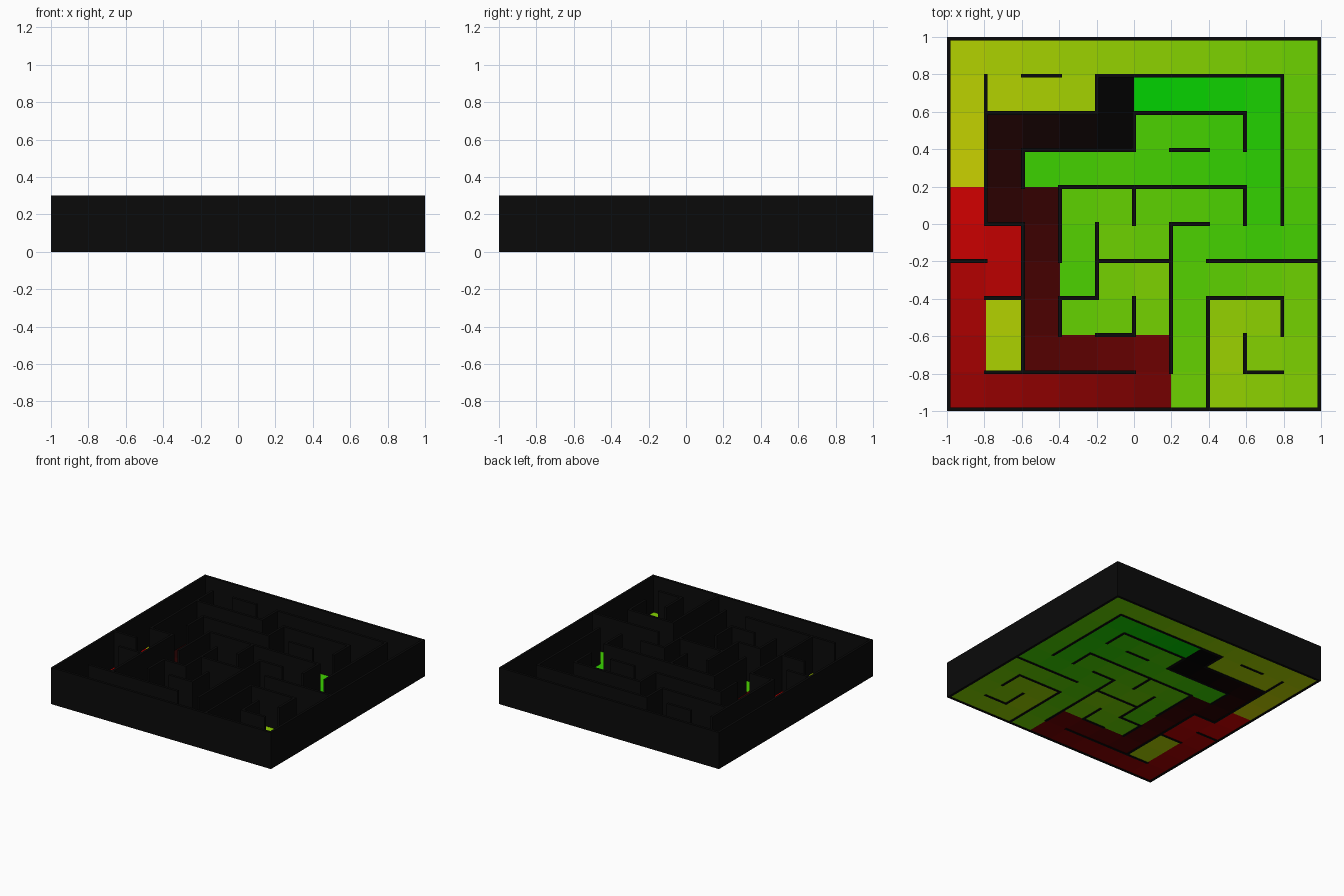
import bpy, bmesh
from collections import deque
from mathutils import Matrix, Vector

if "Cube" in bpy.data.objects:
    bpy.data.objects.remove(bpy.data.objects["Cube"])

N, T, H = 10, 0.02, 0.3          # cells per side, wall thickness, wall height
P = (2 - T) / N                  # cell pitch


def pos(i):
    return (i - N / 2) * P


# Inner walls: grid line -> runs along it
ROWS = {9: [(2, 3), (4, 9)], 8: [(1, 4), (5, 8)], 7: [(2, 5), (6, 7)], 6: [(3, 8)],
        5: [(1, 2), (6, 7)], 4: [(0, 1), (4, 6), (7, 10)],
        3: [(1, 2), (3, 4), (7, 9)], 2: [(4, 5)], 1: [(1, 5), (8, 9)],
        0: [(0, N)], N: [(0, N)]}
COLS = {1: [(5, 9)], 2: [(6, 7), (1, 5)], 3: [(4, 6), (2, 3)], 4: [(3, 5), (8, 9)],
        5: [(7, 8), (5, 6), (2, 3)], 6: [(1, 5)], 7: [(0, 3)],
        8: [(7, 8), (5, 6), (1, 2)], 9: [(5, 9), (2, 3)],
        0: [(0, N)], N: [(0, N)]}


def material(name, color):
    m = bpy.data.materials.get(name) or bpy.data.materials.new(name)
    m.diffuse_color = (*color, 1)
    m.use_nodes = True
    m.node_tree.nodes["Principled BSDF"].inputs["Base Color"].default_value = m.diffuse_color
    return m


def finish(bm, name, mats):
    me = bpy.data.meshes.new(name)
    bm.to_mesh(me)
    bm.free()
    for m in mats:
        me.materials.append(m)
    ob = bpy.data.objects.new(name, me)
    bpy.context.collection.objects.link(ob)
    return ob


def add_wall(bm, x0, x1, y0, y1):
    size = (x1 - x0 + T, y1 - y0 + T, H)
    mid = Vector(((x0 + x1) / 2, (y0 + y1) / 2, H / 2))
    bmesh.ops.create_cube(bm, size=1,
                          matrix=Matrix.Translation(mid) @ Matrix.Diagonal((*size, 1)))


# Walls
blocked = set()
bm = bmesh.new()
for j, runs in ROWS.items():
    for a, b in runs:
        add_wall(bm, pos(a), pos(b), pos(j), pos(j))
        blocked |= {("row", k, j) for k in range(a, b)}
for i, runs in COLS.items():
    for a, b in runs:
        add_wall(bm, pos(i), pos(i), pos(a), pos(b))
        blocked |= {("col", i, k) for k in range(a, b)}
finish(bm, "maze_walls", [material("wall_black", (0.003, 0.003, 0.003))])

# Walking distance of each cell from the start cell
start, goal = (4, 8), (0, 5)
dist, parent = {start: 0}, {}
queue = deque([start])
while queue:
    i, j = cell = queue.popleft()
    for nxt, edge in (((i, j - 1), ("row", i, j)), ((i - 1, j), ("col", i, j)),
                      ((i, j + 1), ("row", i, j + 1)), ((i + 1, j), ("col", i + 1, j))):
        if edge not in blocked and nxt not in dist:
            dist[nxt], parent[nxt] = dist[cell] + 1, cell
            queue.append(nxt)

# Route from start to goal is red, the other cells run green to yellow
route = {start}
c = goal
while c != start:
    route.add(c)
    c = parent[c]

# Floor tiles
bm = bmesh.new()
mats = []
far = max(dist.values())
for i in range(N):
    for j in range(N):
        corners = [(i, j), (i + 1, j), (i + 1, j + 1), (i, j + 1)]
        f = bm.faces.new([bm.verts.new((pos(a), pos(b), 0.003)) for a, b in corners])
        d = dist.get((i, j), far)
        on = (i, j) in route
        red = 0.65 * (d / far) ** 2.2
        m = material(f"{'route' if on else 'floor'}_{d}", (red, 0 if on else 0.65, 0))
        if m not in mats:
            mats.append(m)
        f.material_index = mats.index(m)
finish(bm, "maze_floor", mats)
